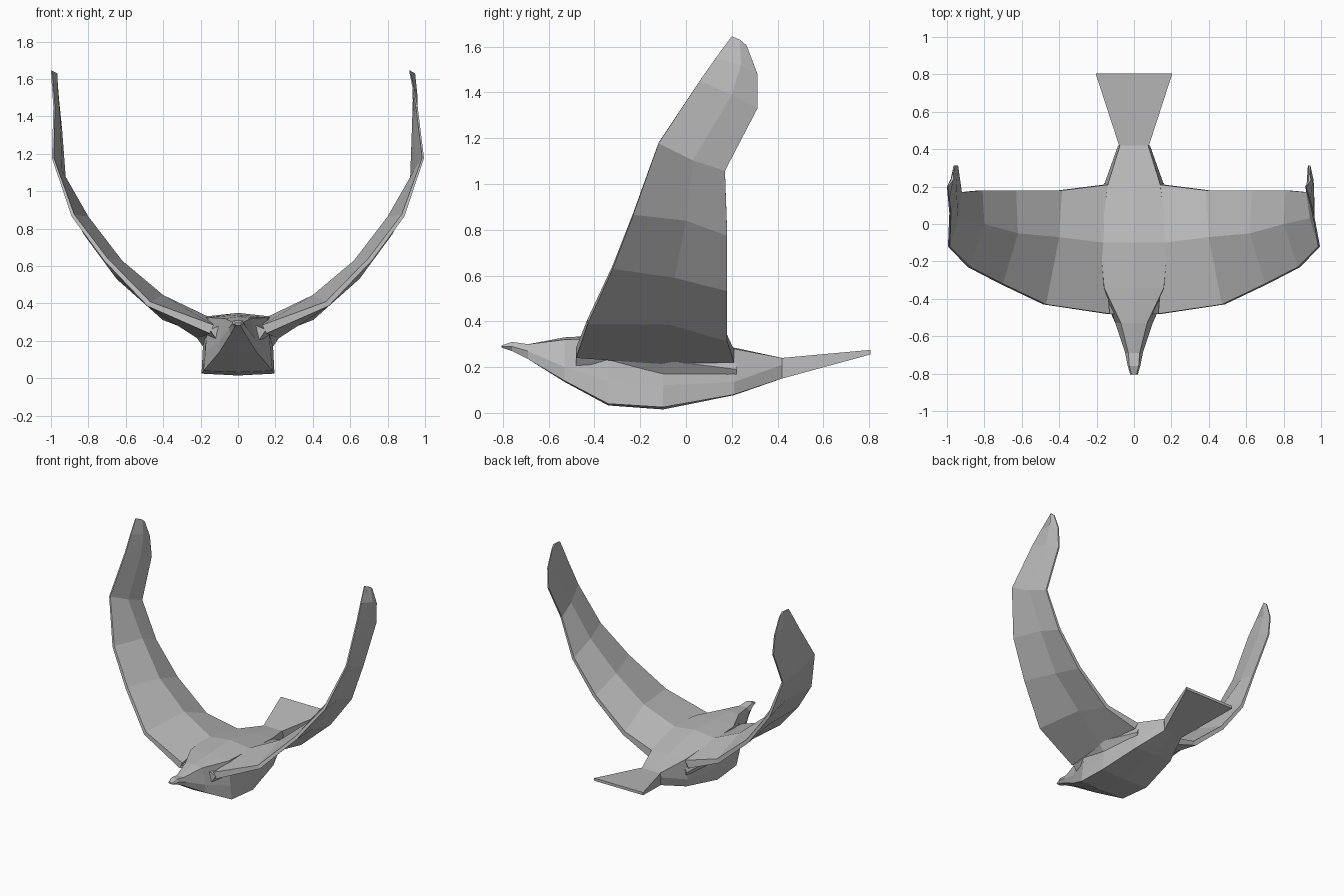
import bpy
import bmesh
from mathutils import Vector

cube = bpy.data.objects.get("Cube")
if cube:
    bpy.data.objects.remove(cube, do_unlink=True)

grey = bpy.data.materials.new("plain grey")
grey.use_nodes = True
colour = (0.5, 0.5, 0.5, 1)
grey.diffuse_color = colour
grey.node_tree.nodes["Principled BSDF"].inputs["Base Color"].default_value = colour


def loft(name, rings):
    """Skin a row of equal closed rings and cap both ends."""
    bm = bmesh.new()
    rows = [[bm.verts.new(p) for p in ring] for ring in rings]
    n = len(rows[0])
    for a, b in zip(rows, rows[1:]):
        for i in range(n):
            j = (i + 1) % n
            bm.faces.new((a[i], a[j], b[j], b[i]))
    bm.faces.new(rows[0])
    bm.faces.new(rows[-1])
    bmesh.ops.recalc_face_normals(bm, faces=bm.faces)
    mesh = bpy.data.meshes.new(name)
    bm.to_mesh(mesh)
    bm.free()
    mesh.materials.append(grey)
    obj = bpy.data.objects.new(name, mesh)
    bpy.context.collection.objects.link(obj)
    return obj


def body_ring(y, wt, zt, wm, zm, wb, zb, crown=0.0):
    half = [(wt, zt), (wm, zm), (wb, zb)]
    ring = [(0, y, zt + crown)] + [(x, y, z) for x, z in half]
    ring += [(0, y, zb - crown / 2)] + [(-x, y, z) for x, z in reversed(half)]
    return ring


# Body from beak to tail: y, then half width and height of back, flank and belly
loft("body", [body_ring(*s) for s in [
    (-0.805, 0.012, 0.295, 0.02, 0.29, 0.012, 0.285),
    (-0.76, 0.025, 0.31, 0.033, 0.29, 0.02, 0.27),
    (-0.69, 0.03, 0.3, 0.047, 0.27, 0.04, 0.235),
    (-0.53, 0.07, 0.32, 0.1, 0.2, 0.1, 0.14, 0.01),
    (-0.34, 0.16, 0.325, 0.175, 0.14, 0.185, 0.04, 0.015),
    (-0.1, 0.18, 0.33, 0.19, 0.12, 0.195, 0.025, 0.02),
    (0.21, 0.14, 0.28, 0.16, 0.135, 0.15, 0.08, 0.005),
    (0.42, 0.075, 0.24, 0.085, 0.21, 0.075, 0.15),
]])

# Flat flared tail
loft("tail", [[(x, y, z) for x, z in ((w, top), (w, low), (-w, low), (-w, top))]
              for y, w, top, low in ((0.42, 0.08, 0.24, 0.15), (0.805, 0.205, 0.275, 0.255))])

# Wing stations: leading, middle and trailing points of the upper surface
STATIONS = [
    ((0.13, -0.48, 0.285), (0.16, -0.1, 0.33), (0.14, 0.21, 0.275)),
    ((0.47, -0.43, 0.41), (0.4, -0.07, 0.445), (0.385, 0.18, 0.34)),
    ((0.7, -0.32, 0.645), (0.62, -0.05, 0.63), (0.63, 0.18, 0.55)),
    ((0.875, -0.23, 0.875), (0.8, 0.0, 0.865), (0.81, 0.18, 0.785)),
    ((0.985, -0.12, 1.18), (0.94, 0.03, 1.11), (0.92, 0.17, 1.06)),
    ((0.965, 0.06, 1.45), (0.945, 0.2, 1.39), (0.935, 0.312, 1.33)),
    ((0.96, 0.13, 1.55), (0.95, 0.24, 1.52), (0.945, 0.312, 1.48)),
    ((0.955, 0.2, 1.645), (0.95, 0.235, 1.63), (0.95, 0.265, 1.605)),
]
THICKNESS = (0.1, 0.055, 0.045, 0.035, 0.02, 0.018, 0.015, 0.01)


def wing(name, side, tip_lean):
    rings = []
    for k, (points, thick) in enumerate(zip(STATIONS, THICKNESS)):
        lean = tip_lean * max(0, k - 4) / 3
        before = Vector(STATIONS[max(k - 1, 0)][1])
        after = Vector(STATIONS[min(k + 1, len(STATIONS) - 1)][1])
        along = after - before
        out = Vector((along.z, 0, -along.x)).normalized()
        upper = [Vector(p) for p in points]
        lower = [p + out * thick * f for p, f in zip(upper, (0.5, 1.3, 0.6))]
        ring = upper + lower[::-1]
        # The outermost edge leans most at the leading side
        rings.append([(side * (p.x + lean * (1 if i in (0, 5) else 0.4)), p.y, p.z)
                      for i, p in enumerate(ring)])
    return loft(name, rings)


wing("left_wing", 1, -0.04)
wing("right_wing", -1, 0.04)


# Shoulder wedges blending each wing root into the flank
for side, label in ((1, "left"), (-1, "right")):
    loft(label + "_shoulder", [[(side * x, y, z) for x, z in ring] for y, ring in (
        (-0.48, ((0.08, 0.29), (0.15, 0.26), (0.11, 0.2))),
        (-0.1, ((0.17, 0.33), (0.23, 0.23), (0.18, 0.16))),
        (0.22, ((0.12, 0.27), (0.16, 0.19), (0.15, 0.16))),
    )])
